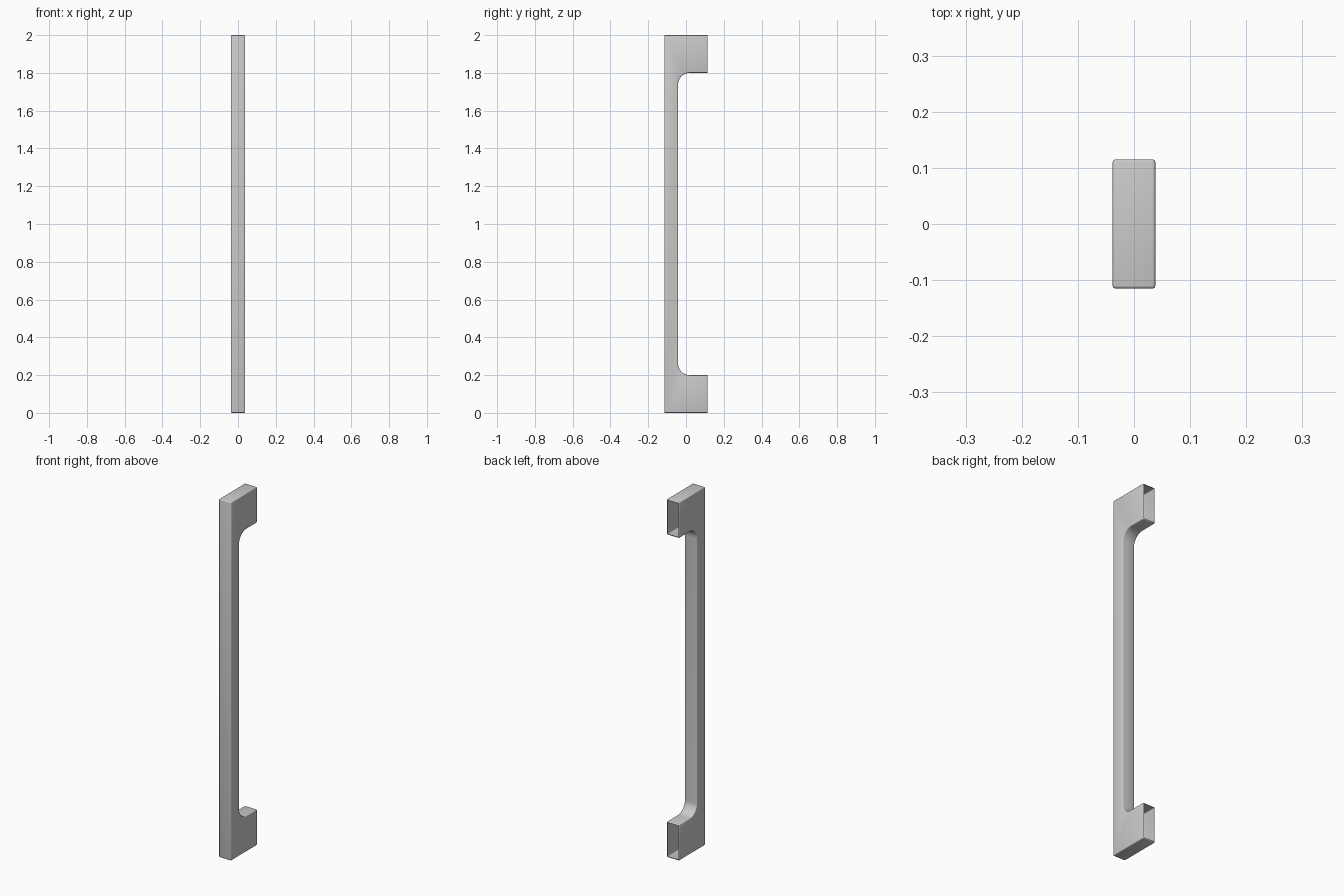
import bpy, bmesh, math

if "Cube" in bpy.data.objects:
    bpy.data.objects.remove(bpy.data.objects["Cube"])

HX, HY, H = 0.038, 0.115, 2.0     # half width, half depth, height
FOOT, GRIP_Y, R = 0.2, -0.042, 0.062   # foot height, back of grip, fillet radius
SEG = 12

# Lower half of the inner side profile (y, z): foot edge then fillet up to grip
lower = [(HY, 0), (HY, FOOT)]
for i in range(SEG + 1):
    a = math.radians(270 - 90 * i / SEG)
    lower.append((GRIP_Y + R + R * math.cos(a), FOOT + R + R * math.sin(a)))
upper = [(y, H - z) for y, z in reversed(lower)]
profile = [(-HY, 0)] + lower + upper + [(-HY, H)]

# Extrude the profile across the width
bm = bmesh.new()
face = bm.faces.new([bm.verts.new((-HX, y, z)) for y, z in profile])
ext = bmesh.ops.extrude_face_region(bm, geom=[face], use_keep_orig=True)
new_verts = [g for g in ext["geom"] if isinstance(g, bmesh.types.BMVert)]
bmesh.ops.translate(bm, verts=new_verts, vec=(2 * HX, 0, 0))
bmesh.ops.recalc_face_normals(bm, faces=bm.faces)

# Soften all hard edges, leaving the fillet strips alone
hard = [e for e in bm.edges if e.calc_face_angle(0) > math.radians(30)]
bmesh.ops.bevel(bm, geom=hard, offset=0.005, segments=3, profile=0.5,
                affect='EDGES', clamp_overlap=True)

# Open the mounting ends of both feet
bm.normal_update()
caps = [f for f in bm.faces
        if f.normal.y > 0.99 and f.calc_center_median().y > HY - 1e-4]
bmesh.ops.delete(bm, geom=caps, context='FACES')

mesh = bpy.data.meshes.new("pull_handle")
bm.to_mesh(mesh)
bm.free()
handle = bpy.data.objects.new("pull_handle", mesh)
bpy.context.collection.objects.link(handle)

# Smooth shading on rounded parts
bpy.context.view_layer.objects.active = handle
handle.select_set(True)
bpy.ops.object.shade_smooth_by_angle(angle=math.radians(35))
